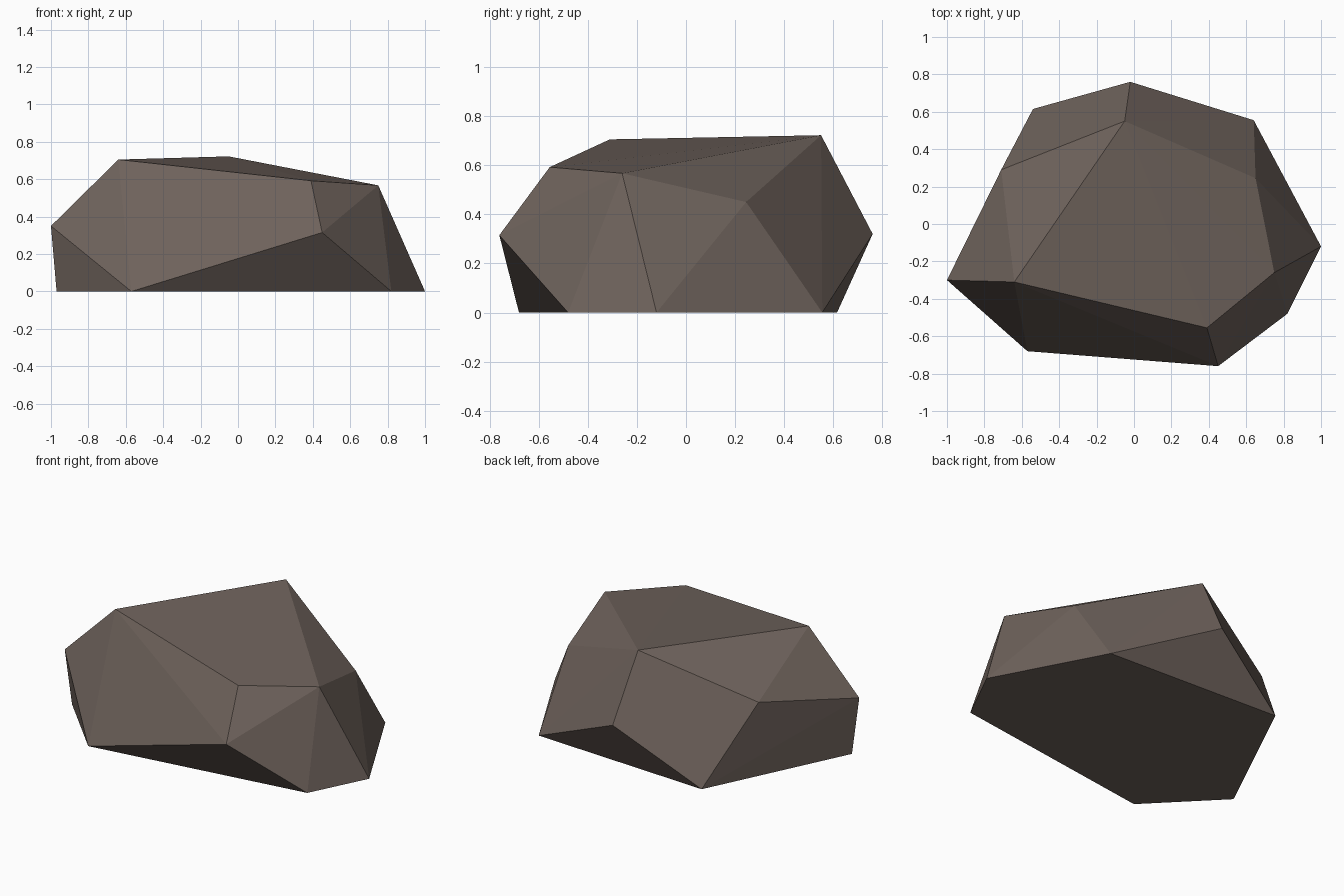
import bpy, bmesh

if "Cube" in bpy.data.objects:
    bpy.data.objects.remove(bpy.data.objects["Cube"])

# Stone colour
stone = bpy.data.materials.new("brown grey stone")
stone.diffuse_color = (0.155, 0.122, 0.105, 1.0)
stone.use_nodes = True
stone.node_tree.nodes["Principled BSDF"].inputs["Base Color"].default_value = stone.diffuse_color

# Corner points of the boulder, from the ground up
ground = [(-0.97, -0.27, 0), (-0.57, -0.68, 0), (0.82, -0.48, 0),
          (1.0, -0.12, 0), (0.64, 0.555, 0), (-0.54, 0.615, 0)]
middle = [(-1.0, -0.30, 0.35), (0.45, -0.76, 0.315), (0.65, 0.245, 0.45),
          (-0.02, 0.76, 0.32), (-0.71, 0.29, 0.47)]
crown = [(-0.64, -0.31, 0.705), (0.39, -0.555, 0.592),
         (0.75, -0.26, 0.567), (-0.05, 0.55, 0.722)]

# Boulder: flat-faced convex hull around the corners
bm = bmesh.new()
for p in ground + middle + crown:
    bm.verts.new(p)
bmesh.ops.convex_hull(bm, input=bm.verts)
bmesh.ops.dissolve_limit(bm, angle_limit=0.01, verts=bm.verts, edges=bm.edges)
bmesh.ops.recalc_face_normals(bm, faces=bm.faces)
mesh = bpy.data.meshes.new("boulder")
bm.to_mesh(mesh)
bm.free()
mesh.materials.append(stone)
boulder = bpy.data.objects.new("boulder", mesh)
bpy.context.collection.objects.link(boulder)
